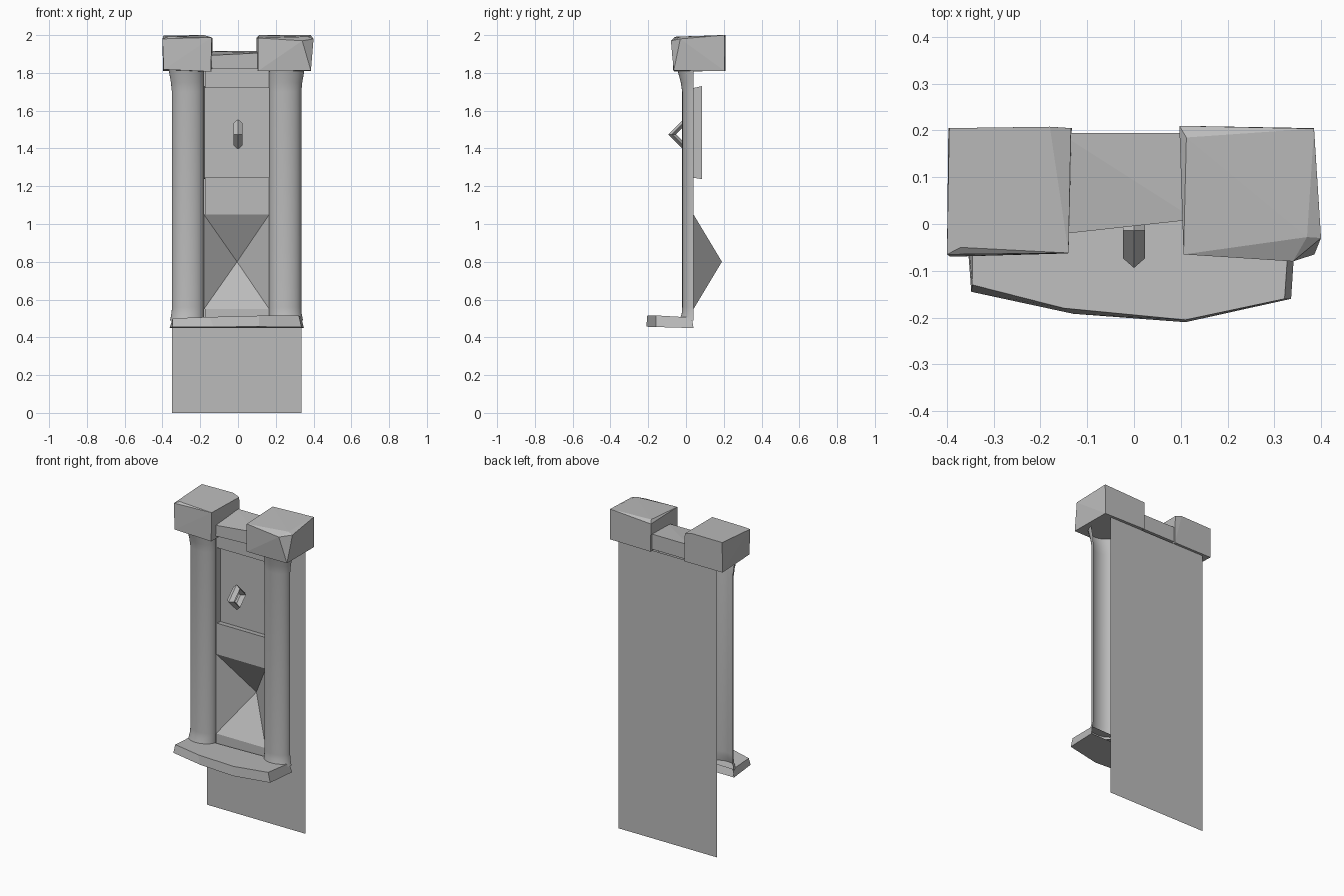
import bpy, bmesh
from math import pi, sin, cos

old = bpy.data.objects.get("Cube")
if old:
    bpy.data.objects.remove(old, do_unlink=True)

stone = bpy.data.materials.new("grey_stone")
stone.use_nodes = True
grey = (0.5, 0.5, 0.5, 1)
stone.diffuse_color = grey
stone.node_tree.nodes["Principled BSDF"].inputs["Base Color"].default_value = grey


def add(name, verts, faces):
    mesh = bpy.data.meshes.new(name)
    mesh.from_pydata(verts, [], faces)
    mesh.materials.append(stone)
    obj = bpy.data.objects.new(name, mesh)
    bpy.context.collection.objects.link(obj)
    return obj


def hull(name, points):
    """Rough-hewn block: the convex hull of its corners."""
    obj = add(name, [], [])
    bm = bmesh.new()
    for p in points:
        bm.verts.new(p)
    bmesh.ops.convex_hull(bm, input=bm.verts)
    bmesh.ops.dissolve_limit(bm, angle_limit=0.03, verts=bm.verts, edges=bm.edges)
    bmesh.ops.recalc_face_normals(bm, faces=bm.faces)
    bm.to_mesh(obj.data)
    bm.free()


def rect(x0, x1, z0, z1, y):
    return [(x0, y, z0), (x1, y, z0), (x1, y, z1), (x0, y, z1)]


# Back sheet
add("back_sheet", rect(-0.35, 0.335, 0, 1.81, 0.19), [(3, 2, 1, 0)])

# Half-round columns, open at the back and flared at both ends
N = 16
levels = [(0.49, 0.014), (0.53, 0.002), (0.56, 0), (1.70, 0), (1.75, 0.008), (1.815, 0.025)]
for name, cx, side in (("right_column", -0.265, -1), ("left_column", 0.25, 1)):
    verts = []
    for z, flare in levels:
        for i in range(N + 1):
            a = pi * i / N
            verts.append((cx + side * flare / 3 - (0.085 + flare / 3) * cos(a),
                          0.04 - (0.06 + flare) * sin(a), z))
    faces = []
    for k in range(len(levels) - 1):
        for i in range(N):
            a = k * (N + 1) + i
            faces.append((a, a + 1, a + N + 2, a + N + 1))
    col = add(name, verts, faces)
    bpy.ops.object.select_all(action="DESELECT")
    col.select_set(True)
    bpy.context.view_layer.objects.active = col
    bpy.ops.object.shade_smooth_by_angle(angle=0.6)

# Wall strips between the columns
L, R, Y = -0.176, 0.163, 0.04
for name, z0, z1 in (("lower_wall", 0.45, 0.55), ("middle_wall", 1.05, 1.245),
                     ("upper_wall", 1.72, 1.825)):
    add(name, rect(L, R, z0, z1, Y), [(0, 1, 2, 3)])

# Pyramid-shaped hollow
add("pyramid_recess", rect(L - 0.004, R + 0.002, 0.55, 1.05, Y) + [(-0.005, 0.19, 0.8)],
    [(i, (i + 1) % 4, 4) for i in range(4)])

# Recessed door panel with its reveals
add("door_recess", rect(L, R, 1.245, 1.72, Y) + rect(L - 0.005, R + 0.005, 1.237, 1.73, 0.085),
    [(4, 5, 6, 7)] + [(i, (i + 1) % 4, (i + 1) % 4 + 4, i + 4) for i in range(4)])

# Faceted ring handle
verts, faces = [], []
for i in range(4):
    for j in range(4):
        r = 0.059 + 0.021 * cos(pi * j / 2)
        verts.append((0.024 * sin(pi * j / 2), -0.014 + r * cos(pi * i / 2),
                      1.475 + r * sin(pi * i / 2)))
        n, m = (i + 1) % 4, (j + 1) % 4
        faces.append((i * 4 + j, n * 4 + j, n * 4 + m, i * 4 + m))
add("ring_handle", verts, faces)

# Bowed step, open towards the back
under = [(-0.362, 0.04), (-0.348, -0.145), (-0.13, -0.192), (0.11, -0.21), (0.336, -0.16), (0.349, 0.04)]
upper = [(-0.345, 0.03), (-0.346, -0.13), (-0.15, -0.18), (0.11, -0.205), (0.322, -0.16), (0.335, 0.03)]
n = len(under)
verts = [(x, y, 0.45 - 0.03 * y) for x, y in under]
verts += [(x, y, 0.5 + 0.02 * x - 0.06 * y) for x, y in upper]
add("front_step", verts,
    [tuple(range(n, 2 * n)), tuple(reversed(range(n)))]
    + [(i, i + 1, i + 1 + n, i + n) for i in range(n - 1)])

# Lintel between the cap blocks
hull("lintel", [(x, y, z) for x, yf, zb in ((-0.16, -0.022, 1.825), (0.13, 0.01, 1.82))
                for y, z in ((yf, zb), (yf, 1.9 + x * 0.05), (0.195, 1.82), (0.195, 1.915))])

# Rough cap blocks
hull("right_cap", [
    (-0.393, -0.07, 1.818), (-0.143, -0.063, 1.807), (-0.133, 0.205, 1.81), (-0.397, 0.205, 1.81),
    (-0.4, -0.065, 1.98), (-0.37, -0.05, 1.992), (-0.14, -0.062, 1.988),
    (-0.135, 0.205, 1.985), (-0.18, 0.208, 2), (-0.395, 0.205, 1.998)])
hull("left_cap", [
    (0.106, -0.065, 1.81), (0.386, -0.065, 1.812), (0.385, 0.205, 1.81), (0.1, 0.21, 1.81),
    (0.106, -0.065, 1.985), (0.34, -0.08, 1.97), (0.4, -0.03, 1.98), (0.37, -0.028, 1.992),
    (0.385, 0.204, 2), (0.112, 0.185, 2), (0.097, 0.21, 1.985)])
